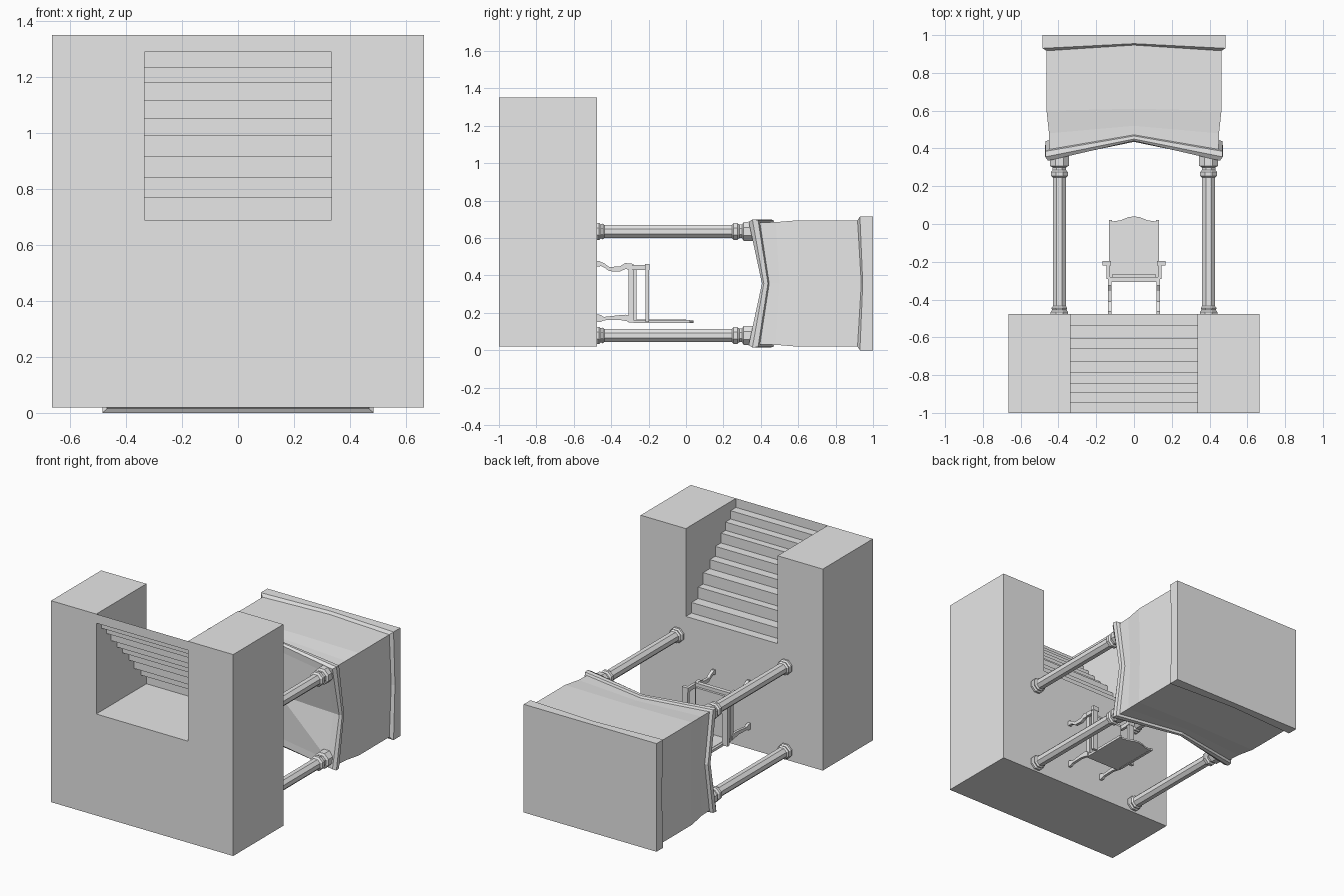
import bpy
import bmesh
import math
from mathutils import Vector

cube = bpy.data.objects.get("Cube")
if cube:
    bpy.data.objects.remove(cube, do_unlink=True)

stone = bpy.data.materials.new("plain_grey")
stone.use_nodes = True
stone.diffuse_color = (0.8, 0.8, 0.8, 1)
stone.node_tree.nodes["Principled BSDF"].inputs["Base Color"].default_value = (0.8, 0.8, 0.8, 1)

MID_Z = 0.357   # height of the canopy axis


def finish(name, bm, closed=True):
    if closed:
        bmesh.ops.recalc_face_normals(bm, faces=bm.faces)
    mesh = bpy.data.meshes.new(name)
    bm.to_mesh(mesh)
    bm.free()
    mesh.materials.append(stone)
    obj = bpy.data.objects.new(name, mesh)
    bpy.context.collection.objects.link(obj)
    return obj


def loft(bm, rings):
    """Join rings of points with quads; returns the vertex rings."""
    loops = [[bm.verts.new(p) for p in ring] for ring in rings]
    n = len(loops[0])
    for a, b in zip(loops, loops[1:]):
        for i in range(n):
            j = (i + 1) % n
            bm.faces.new((a[i], a[j], b[j], b[i]))
    return loops


def prism(name, outline, axis, lo, hi):
    """Extrude a 2D outline along x (points are y, z) or z (points are x, y)."""
    def place(p, d):
        return (d, p[0], p[1]) if axis == "x" else (p[0], p[1], d)
    bm = bmesh.new()
    ends = loft(bm, [[place(p, d) for p in outline] for d in (lo, hi)])
    for ring in ends:
        bm.faces.new(ring)
    return finish(name, bm)


def box(name, x, y, z):
    corners = [(x[0], y[0]), (x[1], y[0]), (x[1], y[1]), (x[0], y[1])]
    return prism(name, corners, "z", *z)


def ribbon(path):
    """Outline around a path of (y, z, half width)."""
    return [(y, z + w) for y, z, w in path] + [(y, z - w) for y, z, w in reversed(path)]


# Platform: main block and two flanking blocks
DECK = -0.477
box("platform_block", (-0.665, 0.665), (-1, DECK), (0.02, 0.69))
for side, s in (("left", 1), ("right", -1)):
    box(side + "_platform_wing", sorted((s * 0.335, s * 0.665)), (-1, DECK), (0.69, 1.35))

# Stairs: an open folded sheet between the wings
tread_y = [-1, -0.944, -0.891, -0.844, -0.785, -0.727, -0.658, -0.605, -0.536, DECK]
riser_z = [1.35, 1.29, 1.235, 1.18, 1.115, 1.05, 0.99, 0.915, 0.84, 0.77, 0.69]
fold = []
for i, y in enumerate(tread_y):
    fold += [(y, riser_z[i]), (y, riser_z[i + 1])]
bm = bmesh.new()
rows = [[bm.verts.new((x, y, z)) for x in (-0.335, 0.335)] for y, z in fold]
for a, b in zip(rows, rows[1:]):
    bm.faces.new((a[0], b[0], b[1], a[1]))
finish("stairs", bm, closed=False)

# Columns: octagonal, turned base and capital
column_profile = [(DECK, 0.046), (-0.465, 0.046), (-0.455, 0.038), (-0.445, 0.042),
                  (-0.435, 0.034), (0.245, 0.034), (0.255, 0.045), (0.275, 0.045),
                  (0.285, 0.036), (0.3, 0.036), (0.308, 0.05), (0.36, 0.05)]
for x in (-0.395, 0.395):
    for z in (0.079, 0.635):
        bm = bmesh.new()
        rings = []
        for y, r in column_profile:
            rad = r / math.cos(math.pi / 8)
            turns = [math.pi / 8 + k * math.pi / 4 for k in range(8)]
            rings.append([(x + rad * math.cos(t), y, z + rad * math.sin(t)) for t in turns])
        ends = loft(bm, rings)
        bm.faces.new(ends[0])
        bm.faces.new(ends[-1])
        finish("column", bm)

# Canopy: half width, half depth, then y at corners, front middle, side middle
canopy_rows = [
    (0.41, 0.285, 0.35, 0.44, 0.41),       # inner lip
    (0.455, 0.33, 0.335, 0.44, 0.406),     # underside of rim
    (0.47, 0.342, 0.355, 0.45, 0.416),
    (0.468, 0.34, 0.385, 0.466, 0.438),    # top of rim
    (0.448, 0.326, 0.395, 0.472, 0.445),
    (0.45, 0.328, 0.48, 0.52, 0.5),
    (0.463, 0.338, 0.6, 0.61, 0.61),       # body
    (0.463, 0.338, 0.917, 0.947, 0.937),
    (0.485, 0.357, 0.93, 0.955, 0.945),    # cornice
    (0.485, 0.357, 1, 1, 1)]
bm = bmesh.new()
rings = []
for hx, hz, corner, front, flank in canopy_rows:
    rings.append([(hx * i, flank if k == 0 else front if i == 0 else corner, MID_Z + hz * k)
                  for i, k in ((-1, -1), (0, -1), (1, -1), (1, 0), (1, 1), (0, 1), (-1, 1), (-1, 0))])
loops = loft(bm, rings)
bm.faces.new(loops[-1])
# Groin vault ceiling
apex = bm.verts.new((0, 0.435, MID_Z))
for i in range(8):
    bm.faces.new((loops[0][i], loops[0][(i + 1) % 8], apex))
finish("canopy", bm)

# Chair seat and cushion
box("seat_frame", (-0.13, 0.13), (-0.308, -0.28), (0.148, 0.462))
box("seat_cushion", (-0.115, 0.115), (-0.28, -0.265), (0.16, 0.44))

# Chair back: panel with a gently arched crest and a rounded cushion
prism("chair_back", [(-0.122, -0.28), (0.122, -0.28), (0.122, 0.012), (0.07, 0.02), (0.03, 0.036),
                     (0, 0.04), (-0.03, 0.036), (-0.07, 0.02), (-0.122, 0.012)],
      "z", 0.147, 0.158)
pad = [(-0.115, -0.265), (0.115, -0.265)]
for s in (1, -1):
    arc = [(s * (0.085 + 0.03 * math.cos(t)), -0.03 + 0.03 * math.sin(t))
           for t in (0, math.pi / 6, math.pi / 3, math.pi / 2)]
    pad += arc if s == 1 else arc[::-1]
prism("back_cushion", pad, "z", 0.158, 0.164)

# Chair posts, arms and legs on both sides
front_leg = ribbon([(-0.29, 0.447, 0.016), (-0.325, 0.45, 0.016), (-0.355, 0.434, 0.014),
                    (-0.41, 0.434, 0.011), (-0.435, 0.452, 0.011), (-0.458, 0.463, 0.011),
                    (-0.462, 0.462, 0.016), (DECK, 0.462, 0.014)])
rear_leg = ribbon([(-0.29, 0.163, 0.015), (-0.32, 0.173, 0.017), (-0.36, 0.175, 0.012),
                   (-0.44, 0.169, 0.009), (-0.455, 0.17, 0.018), (DECK, 0.172, 0.021)])
for side, s in (("left", 1), ("right", -1)):
    def span(a, b):
        return sorted((s * a, s * b))
    box(side + "_back_post", span(0.116, 0.132), (-0.28, 0.022), (0.145, 0.162))
    box(side + "_armrest", span(0.126, 0.165), (-0.217, -0.198), (0.15, 0.445))
    box(side + "_arm_support", span(0.126, 0.145), (-0.29, -0.205), (0.43, 0.457))
    box(side + "_arm_knob", span(0.122, 0.168), (-0.22, -0.196), (0.43, 0.46))
    prism(side + "_front_leg", front_leg, "x", *span(0.118, 0.138))
    prism(side + "_rear_leg", rear_leg, "x", *span(0.118, 0.136))
